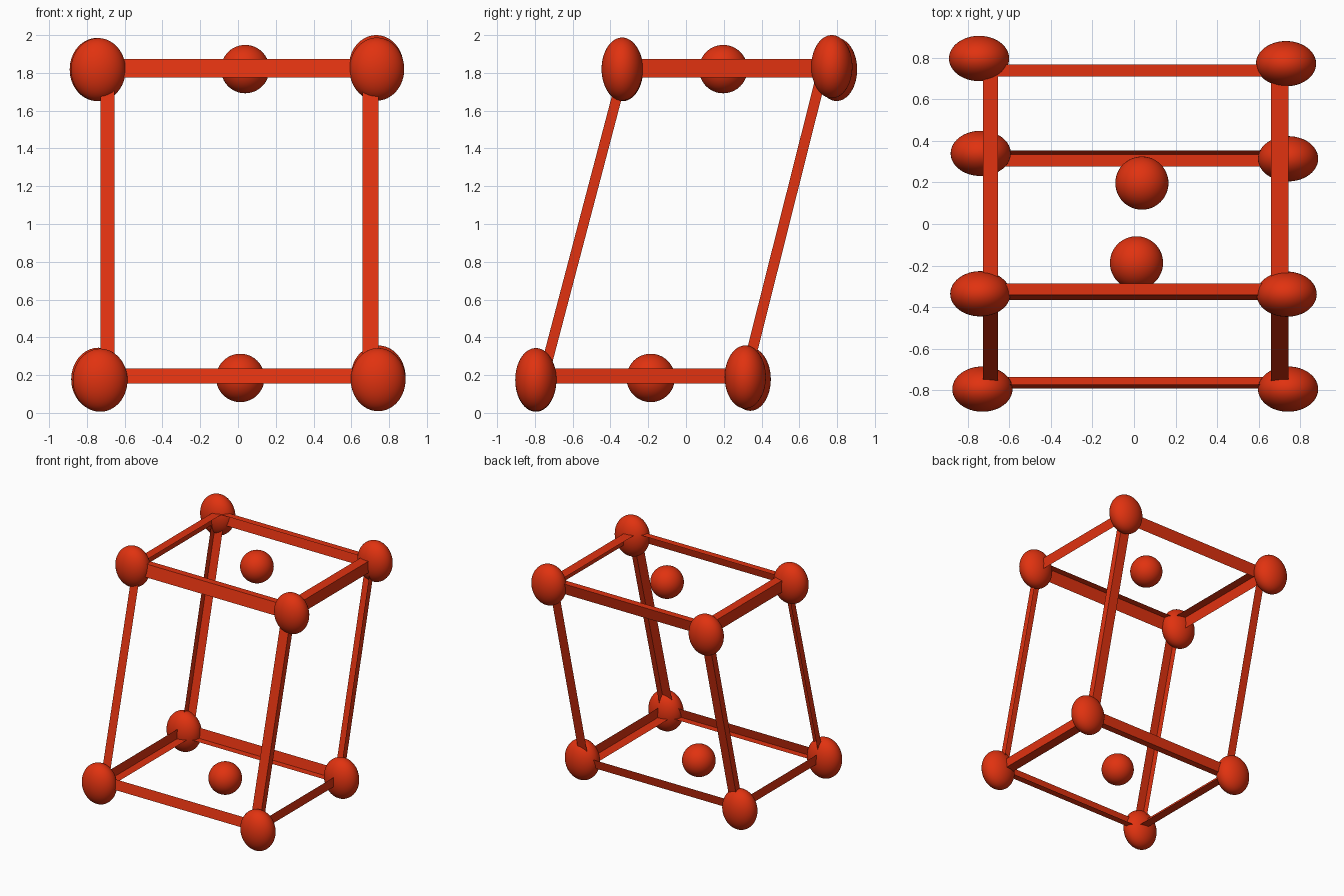
import bpy, bmesh

if "Cube" in bpy.data.objects:
    bpy.data.objects.remove(bpy.data.objects["Cube"])

red = bpy.data.materials.new("red")
red.diffuse_color = (0.75, 0.032, 0.005, 1)
red.use_nodes = True
red.node_tree.nodes["Principled BSDF"].inputs["Base Color"].default_value = red.diffuse_color


def cell(u, v, w):
    """Point in the sheared box, u/v/w running 0..1 along its edges."""
    return (-0.728 + 1.471 * u, -0.793 + 1.128 * v + 0.452 * w - 0.02 * v * w, 0.156 + 1.717 * w)


# Open angle-iron frame: every face of the sheared box is a flat border around a hole
INSET = [(0.05, 0.943), (0.05, 0.949), (0.046, 0.943)]
LOOP = [(0, 0), (1, 0), (1, 1), (0, 1)]
bm = bmesh.new()
for axis in range(3):
    a, b = (axis + 1) % 3, (axis + 2) % 3
    for side in (0, 1):
        rings = []
        for lim_a, lim_b in (((0, 1), (0, 1)), (INSET[a], INSET[b])):
            ring = []
            for i, j in LOOP:
                p = [side] * 3
                p[a], p[b] = lim_a[i], lim_b[j]
                ring.append(bm.verts.new(cell(*p)))
            rings.append(ring)
        outer, inner = rings
        for k in range(4):
            n = (k + 1) % 4
            quad = [outer[k], outer[n], inner[n], inner[k]]
            bm.faces.new(quad if side else quad[::-1])
bmesh.ops.remove_doubles(bm, verts=bm.verts, dist=0.0001)
mesh = bpy.data.meshes.new("edge_frame")
bm.to_mesh(mesh)
bm.free()
mesh.materials.append(red)
frame = bpy.data.objects.new("edge_frame", mesh)
bpy.context.collection.objects.link(frame)


def ball(name, loc, radii):
    bpy.ops.mesh.primitive_uv_sphere_add(segments=48, ring_count=32, radius=1, location=loc)
    ob = bpy.context.object
    ob.name = name
    ob.scale = radii
    ob.data.materials.append(red)
    bpy.ops.object.shade_smooth_by_angle()


# Egg-shaped balls at the eight corners
corners = {
    "bottom_front_left": (-0.73, -0.795, 0.173),
    "bottom_front_right": (0.742, -0.795, 0.176),
    "bottom_back_left": (-0.738, 0.34, 0.178),
    "bottom_back_right": (0.742, 0.314, 0.19),
    "top_front_left": (-0.74, -0.336, 0.005 + 1.812),
    "top_front_right": (0.735, -0.338, 1.82),
    "top_back_left": (-0.746, 0.797, 1.818),
    "top_back_right": (0.732, 0.772, 1.833),
}
for name, loc in corners.items():
    ball("corner_ball_" + name, loc, (0.145, 0.109, 0.167))

# Round balls centred in the bottom and top faces
ball("face_ball_bottom", (0.012, -0.187, 0.185), (0.128,) * 3)
ball("face_ball_top", (0.038, 0.197, 1.82), (0.128,) * 3)
